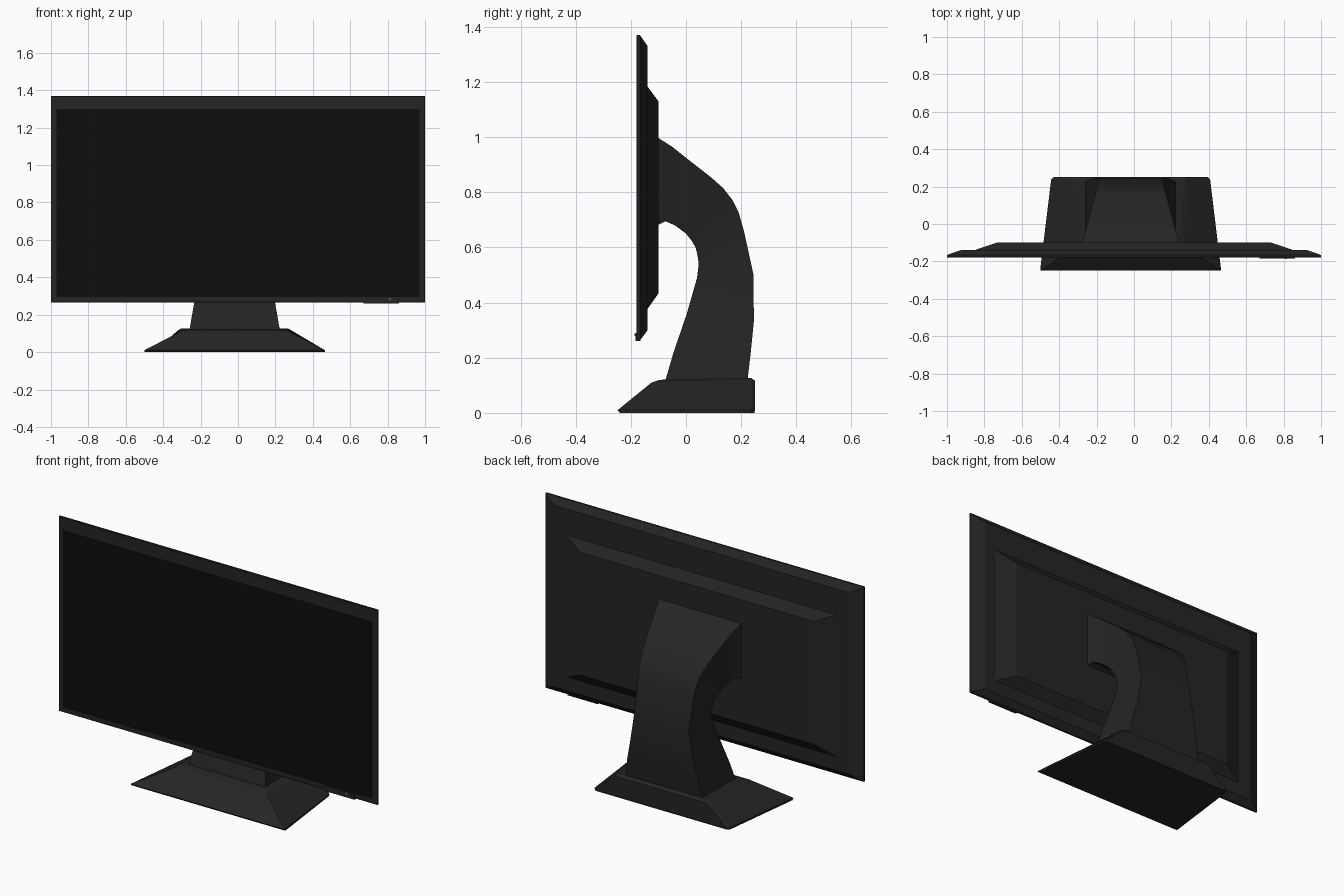
import bpy, bmesh

if "Cube" in bpy.data.objects:
    bpy.data.objects.remove(bpy.data.objects["Cube"])


def material(name, c):
    m = bpy.data.materials.new(name)
    m.diffuse_color = (*c, 1)
    m.use_nodes = True
    m.node_tree.nodes["Principled BSDF"].inputs["Base Color"].default_value = m.diffuse_color
    return m


CASE = material("dark_plastic", (0.018, 0.018, 0.018))
GLASS = material("black_glass", (0.004, 0.004, 0.004))
LED = material("orange_led", (0.45, 0.12, 0.02))


def loft(name, rings, mat, smooth=False):
    """Skin equal-length rings of points and cap both ends."""
    bm = bmesh.new()
    loops = [[bm.verts.new(p) for p in r] for r in rings]
    for a, b in zip(loops, loops[1:]):
        for i in range(len(a)):
            j = (i + 1) % len(a)
            bm.faces.new((a[i], a[j], b[j], b[i]))
    bm.faces.new(loops[0])
    bm.faces.new(loops[-1])
    bmesh.ops.recalc_face_normals(bm, faces=bm.faces)
    me = bpy.data.meshes.new(name)
    bm.to_mesh(me)
    bm.free()
    me.materials.append(mat)
    ob = bpy.data.objects.new(name, me)
    bpy.context.collection.objects.link(ob)
    if smooth:
        bpy.ops.object.select_all(action='DESELECT')
        ob.select_set(True)
        bpy.context.view_layer.objects.active = ob
        bpy.ops.object.shade_smooth_by_angle(angle=0.6)
    return ob


def rect(x0, x1, z0, z1, y):
    return [(x0, y, z0), (x1, y, z0), (x1, y, z1), (x0, y, z1)]


def box(name, x0, x1, y0, y1, z0, z1, mat):
    return loft(name, [rect(x0, x1, z0, z1, y0), rect(x0, x1, z0, z1, y1)], mat)


# Display housing: recessed front, bevelled rim, stepped back
loft("display_housing", [rect(-h, h, z0, z1, y) for h, z0, z1, y in [
    (0.97, 0.295, 1.30, -0.174), (0.97, 0.295, 1.30, -0.18),
    (0.995, 0.268, 1.367, -0.18), (1.0, 0.265, 1.37, -0.177),
    (1.0, 0.265, 1.37, -0.167), (0.985, 0.272, 1.36, -0.16),
    (0.925, 0.30, 1.33, -0.139), (0.85, 0.378, 1.183, -0.139),
    (0.735, 0.433, 1.13, -0.10)]], CASE)

# Screen, button strip and power light
box("screen", -0.97, 0.97, -0.177, -0.173, 0.295, 1.30, GLASS)
box("button_strip", 0.67, 0.86, -0.184, -0.165, 0.26, 0.29, CASE)
box("power_light", 0.806, 0.818, -0.186, -0.18, 0.278, 0.288, LED)

# Curved neck: (outer y, z, inner y, z, half width), top to bottom
CX = -0.018
NECK = [
    (-0.105, 1.00, -0.105, 0.68, 0.262), (-0.05, 0.965, -0.075, 0.695, 0.245),
    (0.00, 0.925, -0.04, 0.68, 0.23), (0.09, 0.855, 0.00, 0.65, 0.208),
    (0.135, 0.815, 0.02, 0.625, 0.196), (0.17, 0.77, 0.035, 0.60, 0.187),
    (0.19, 0.73, 0.042, 0.57, 0.181), (0.21, 0.66, 0.046, 0.54, 0.175),
    (0.245, 0.50, 0.04, 0.49, 0.172), (0.246, 0.33, 0.003, 0.36, 0.198),
    (0.235, 0.22, -0.045, 0.22, 0.224), (0.222, 0.11, -0.077, 0.11, 0.243)]
loft("neck", [[(CX - w, oy, oz), (CX + w, oy, oz), (CX + w, iy, iz), (CX - w, iy, iz)]
              for oy, oz, iy, iz, w in NECK], CASE, smooth=True)


# Wedge-shaped foot: (front half width, y, z, back half width, y, z)
def foot_ring(f, fy, fz, b, by, bz):
    c = 0.012
    return [(CX - f, fy, fz), (CX + f, fy, fz), (CX + b, by - c, bz),
            (CX + b - c, by, bz), (CX - b + c, by, bz), (CX - b, by - c, bz)]


loft("foot", [foot_ring(*r) for r in [
    (0.483, -0.24, 0.0, 0.425, 0.248, 0.0),
    (0.483, -0.248, 0.01, 0.425, 0.25, 0.01),
    (0.29, -0.125, 0.11, 0.302, 0.25, 0.117),
    (0.262, -0.095, 0.12, 0.285, 0.235, 0.127)]], CASE)
